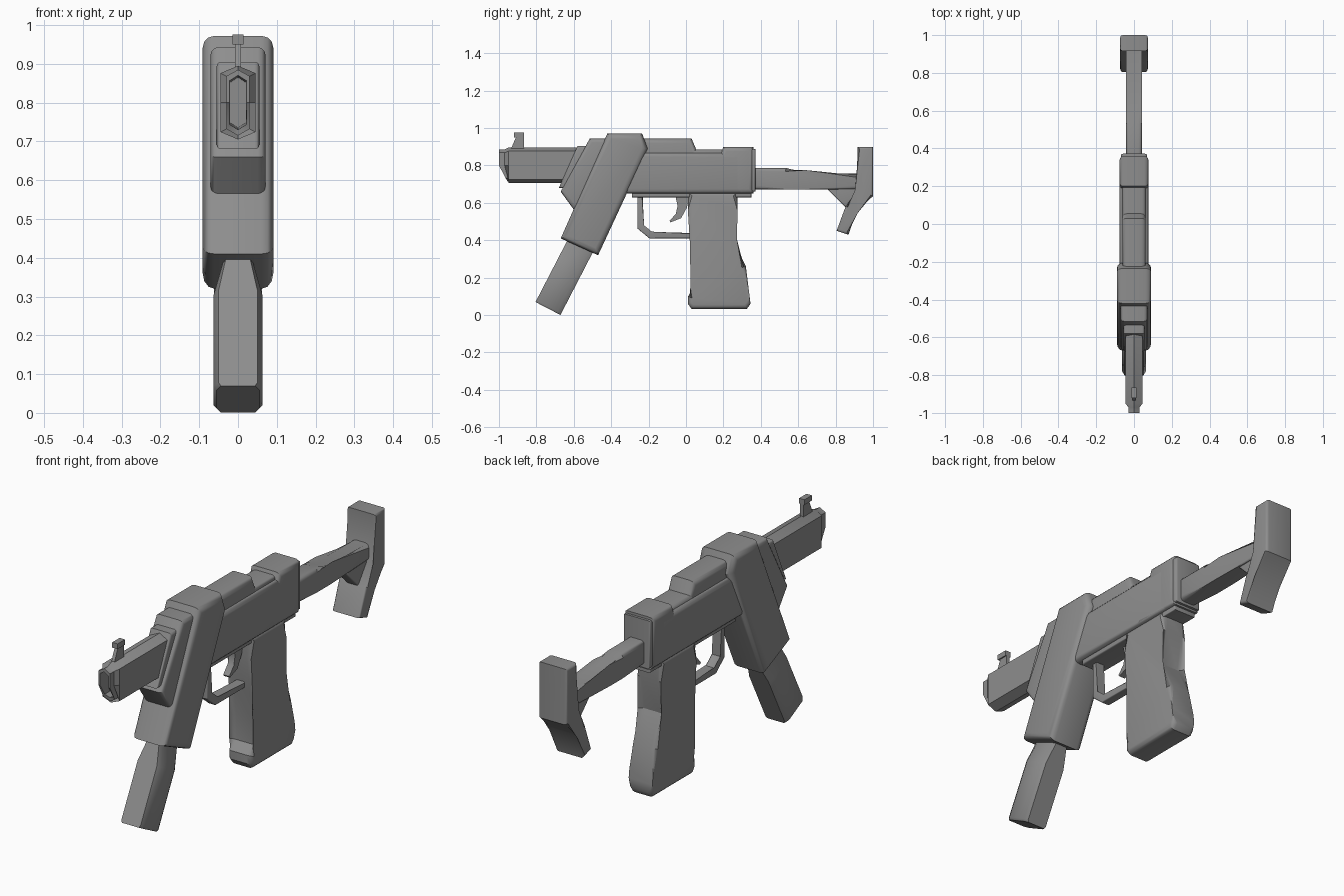
import bpy, bmesh, math
from mathutils import Vector

cube = bpy.data.objects.get("Cube")
if cube:
    bpy.data.objects.remove(cube, do_unlink=True)

shade = .27
grey = (shade, shade, shade, 1)
metal = bpy.data.materials.new("plain grey")
metal.use_nodes = True
metal.diffuse_color = grey
metal.node_tree.nodes["Principled BSDF"].inputs["Base Color"].default_value = grey


def finish(name, bm):
    """Turn a bmesh into a named, shaded object."""
    bmesh.ops.recalc_face_normals(bm, faces=bm.faces[:])
    mesh = bpy.data.meshes.new(name)
    bm.to_mesh(mesh)
    bm.free()
    mesh.materials.append(metal)
    obj = bpy.data.objects.new(name, mesh)
    bpy.context.collection.objects.link(obj)
    bpy.ops.object.select_all(action="DESELECT")
    obj.select_set(True)
    bpy.context.view_layer.objects.active = obj
    bpy.ops.object.shade_smooth_by_angle(angle=math.radians(35))


def loft(name, rings, bevel=0):
    """Skin equal-length point rings, cap the ends and optionally round the cap rims."""
    bm = bmesh.new()
    loops = [[bm.verts.new(point) for point in ring] for ring in rings]
    for near, far in zip(loops, loops[1:]):
        for i in range(len(near)):
            bm.faces.new((near[i - 1], near[i], far[i], far[i - 1]))
    caps = [bm.faces.new(loops[0]), bm.faces.new(loops[-1][::-1])]
    if bevel:
        rims = list({edge for cap in caps for edge in cap.edges})
        bmesh.ops.bevel(bm, geom=rims, offset=bevel, segments=3, profile=.5,
                        affect="EDGES", clamp_overlap=False)
    finish(name, bm)


def slab(name, profile, half, bevel=0):
    """Extrude a side profile (y, z) across x."""
    loft(name, [[(x, y, z) for y, z in profile] for x in (-half, half)], bevel)


def panel(name, front, back, low, high, half, bevel=0, front_lean=0, back_lean=0):
    """Four-sided slab; the leans shift its top corners along y."""
    profile = [(front, low), (front + front_lean, high), (back + back_lean, high), (back, low)]
    slab(name, profile, half, bevel)


def ribbon(name, path, thickness, half, bevel=0):
    """Slab that follows a side path, with one thickness per path point."""
    path = [Vector(point) for point in path]
    upper, lower = [], []
    for i, (point, thick) in enumerate(zip(path, thickness)):
        arriving = (point - path[max(i - 1, 0)])
        leaving = (path[min(i + 1, len(path) - 1)] - point)
        along = [d.normalized() for d in (arriving, leaving) if d.length]
        heading = sum(along, Vector((0, 0))).normalized()
        miter = heading.dot(along[0])
        offset = Vector((-heading.y, heading.x)) * thick / 2 / miter
        upper.append(point + offset)
        lower.append(point - offset)
    slab(name, upper + lower[::-1], half, bevel)


def mirrored(side):
    """Close a half outline, given for positive x, on the other side."""
    return side + [(-x, y, z) for x, y, z in reversed(side) if x]


def barrel_ring(y, half, tall, lean=0):
    """Tall pointed ring whose lower half leans backwards."""
    middle, shoulder = .8, .8 * tall
    return [(x, y + lean * max(0, -rise) / tall, middle + rise) for x, rise in (
        (0, tall), (half, shoulder), (half, 0), (half, -shoulder),
        (0, -tall), (-half, -shoulder), (-half, 0), (-half, shoulder))]


def magazine_ring(distance, half):
    """Chamfered section at a distance down the slanted magazine."""
    down = Vector((-.46, -.89))
    across = Vector((down.y, -down.x))
    centre = Vector((-.57, .36)) + down * distance
    corners = ((.8, -1), (1, -.7), (1, .7), (.8, 1))
    side = [(half * w, *(centre + across * depth * .075)) for w, depth in corners]
    return mirrored(side)


# Barrel with slanted, hollow muzzle
muzzle, lean = -1, .045
loft("barrel", [
    barrel_ring(-.5, .045, .095),
    barrel_ring(-.95, .045, .095),
    barrel_ring(-.97, .03, .085, lean),
    barrel_ring(muzzle, .03, .085, lean),
    barrel_ring(muzzle, .022, .07, lean),
    barrel_ring(-.8, .02, .065),
])
panel("barrel_collar", -.68, -.48, .68, .905, half=.055, bevel=.012, front_lean=.1)

# Front sight
panel("sight_post", -.94, -.865, .88, .96, half=.008, front_lean=.035)
panel("sight_cap", -.92, -.865, .95, .975, half=.014)

# Handguard layer and the slanted magazine housing
slab("handguard", [(-.67, .66), (-.515, .943), (-.35, .943), (-.59, .55)],
     half=.071, bevel=.02)
slab("magazine_housing", [(-.67, .41), (-.42, .972), (-.235, .972), (-.205, .89), (-.47, .32)],
     half=.091, bevel=.03)

# Magazine with a narrow neck
loft("magazine", [
    magazine_ring(-.1, .04),
    magazine_ring(0, .04),
    magazine_ring(.09, .063),
    magazine_ring(.355, .063),
    magazine_ring(.365, .055),
])

# Receiver with its rear block, top cover, lower rail and back plate
panel("receiver", -.45, .3, .65, .87, half=.077, bevel=.024)
panel("rear_block", .1, .36, .65, .9, half=.077, bevel=.024, front_lean=.1)
panel("top_cover", -.38, .1, .78, .943, half=.062, bevel=.024, back_lean=-.07)
panel("cover_step", -.38, .22, .78, .885, half=.062, bevel=.02)
panel("lower_rail", -.29, .35, .63, .67, half=.058, bevel=.006)
panel("back_plate", .34, .372, .66, .888, half=.07, bevel=.012)

# Pistol grip, as front and back edges at each height
levels = [(.66, .01, .275), (.56, .01, .275), (.4, .02, .25), (.26, .045, .32),
          (.14, .045, .335), (.1, .01, .34), (.06, .01, .345), (.033, .03, .325)]
front_edge = [(front, z) for z, front, back in levels]
back_edge = [(back, z) for z, front, back in levels]
slab("grip", front_edge + back_edge[::-1], half=.062, bevel=.022)

# Trigger and its guard
ribbon("trigger_guard", [(-.245, .65), (-.245, .47), (-.19, .425), (.04, .425)],
       thickness=[.03] * 4, half=.022, bevel=.006)
ribbon("trigger", [(-.02, .65), (-.02, .58), (-.04, .53), (-.085, .5)],
       thickness=[.08, .05, .035, .01], half=.016)

# Shoulder stock
ribbon("stock_tube", [(.36, .73), (.53, .73), (.63, .714), (.94, .714)],
       thickness=[.115, .115, .083, .083], half=.043, bevel=.02)
slab("stock_gusset", [(.75, .68), (.86, .57), (.93, .64), (.93, .75)], half=.032, bevel=.008)
ribbon("butt_plate", [(.958, .9), (.958, .652), (.88, .566), (.837, .44)],
       thickness=[.083, .083, .06, .067], half=.073, bevel=.012)
